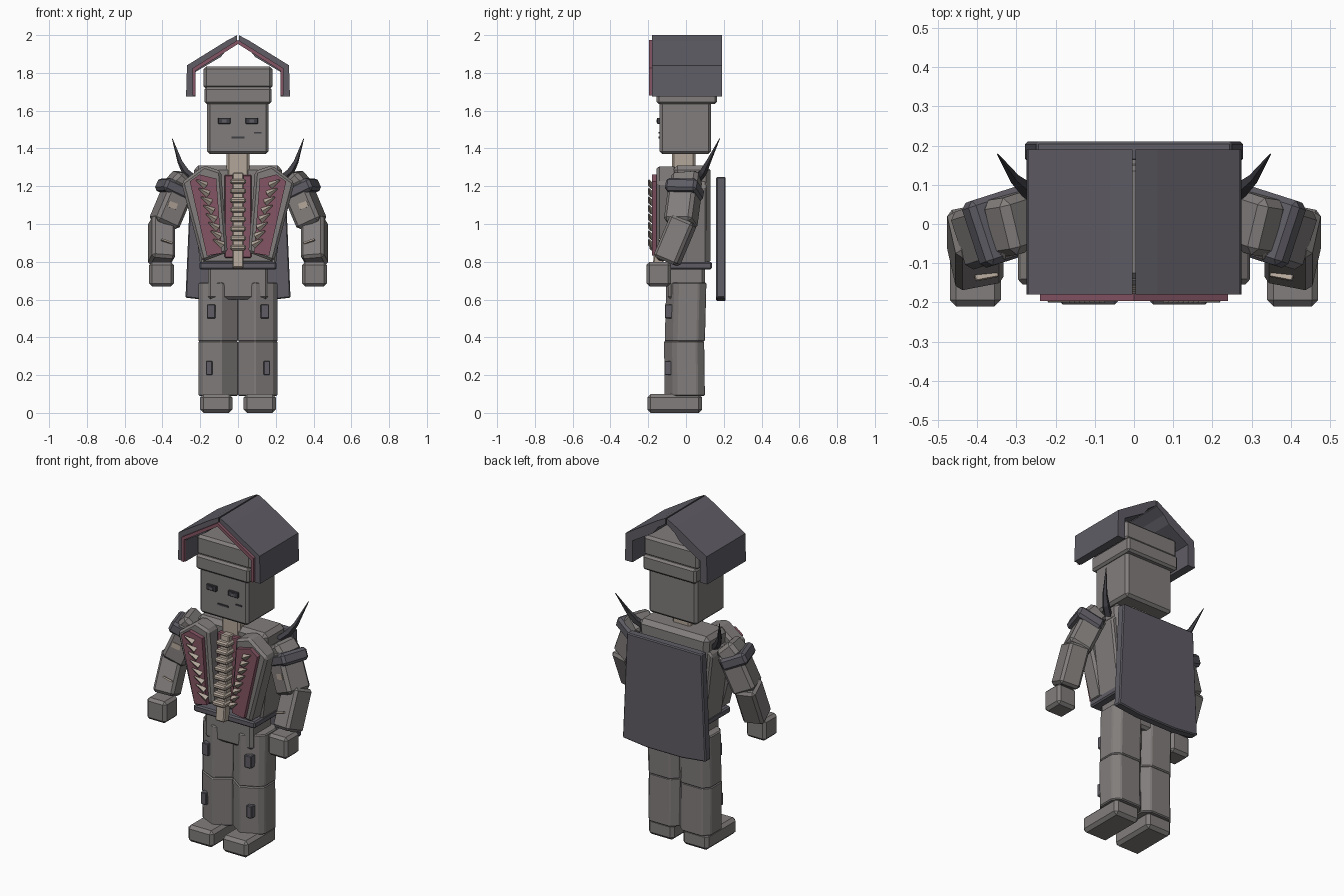
import bpy, bmesh
from mathutils import Vector, Matrix

if "Cube" in bpy.data.objects:
    bpy.data.objects.remove(bpy.data.objects["Cube"], do_unlink=True)


def material(name, rgb):
    m = bpy.data.materials.new(name)
    m.use_nodes = True
    m.diffuse_color = (*rgb, 1)
    m.node_tree.nodes["Principled BSDF"].inputs["Base Color"].default_value = (*rgb, 1)
    return m


GREY = material("warm grey", (0.22, 0.205, 0.2))
SLATE = material("slate", (0.115, 0.11, 0.13))
PINK = material("dull pink", (0.23, 0.09, 0.125))
BONE = material("bone", (0.45, 0.38, 0.32))
DARK = material("charcoal", (0.05, 0.05, 0.06))


def finish(name, bm, mat, bevel=0.0):
    bmesh.ops.recalc_face_normals(bm, faces=bm.faces)
    me = bpy.data.meshes.new(name)
    bm.to_mesh(me)
    bm.free()
    me.materials.append(mat)
    ob = bpy.data.objects.new(name, me)
    bpy.context.collection.objects.link(ob)
    if bevel:
        mod = ob.modifiers.new("bevel", "BEVEL")
        mod.width = bevel
        mod.segments = 1
    return ob


def box(name, x, y, z, mat, bevel=0.0, taper=1.0):
    """Box from (min, max) pairs; taper scales the bottom width."""
    bm = bmesh.new()
    bmesh.ops.create_cube(bm, size=1)
    for v in bm.verts:
        k = taper if v.co.z < 0 else 1
        v.co = Vector((sum(x) / 2 + v.co.x * k * (x[1] - x[0]),
                       sum(y) / 2 + v.co.y * (y[1] - y[0]),
                       sum(z) / 2 + v.co.z * (z[1] - z[0])))
    return finish(name, bm, mat, bevel)


def prism(name, pts, lo, hi, mat, bevel=0.0, axis="Y", side=1, lean=0.0):
    """Extrude a profile along y (points are x, z) or along z (points are x, y)."""
    bm = bmesh.new()
    put = (lambda a, b, c: (a * side, c, b)) if axis == "Y" else (lambda a, b, c: (a * side, b, c))
    face = bm.faces.new([bm.verts.new(put(a, b, lo)) for a, b in pts])
    new = bmesh.ops.extrude_face_region(bm, geom=[face])["geom"]
    shift = Vector(put(0, lean, hi - lo))
    bmesh.ops.translate(bm, verts=[v for v in new if isinstance(v, bmesh.types.BMVert)], vec=shift)
    return finish(name, bm, mat, bevel)


def limb(name, p, q, w, d, mat, bevel=0.02, yaw=0.0):
    """Box whose long axis runs from p to q; yaw turns its back sideways."""
    p, q = Vector(p), Vector(q)
    up = (p - q).normalized()
    back = Vector((yaw, 1, 0))
    back = (back - up * up.dot(back)).normalized()
    rot = Matrix((back.cross(up), back, up)).transposed()
    bm = bmesh.new()
    bmesh.ops.create_cube(bm, size=1)
    for v in bm.verts:
        v.co = (p + q) / 2 + rot @ Vector((v.co.x * w, v.co.y * d, v.co.z * (p - q).length))
    return finish(name, bm, mat, bevel)


def spike(name, path, radii, mat, sides=5):
    """Faceted tapering tube along a path."""
    bm = bmesh.new()
    path = [Vector(p) for p in path]
    rot = (path[-1] - path[0]).to_track_quat("Z", "Y")
    rings = []
    for p, r in zip(path, radii):
        circle = bmesh.ops.create_circle(bm, segments=sides, radius=r,
                                         matrix=Matrix.Translation(p) @ rot.to_matrix().to_4x4())
        rings.append(circle["verts"])
    for a, b in zip(rings, rings[1:]):
        for i in range(sides):
            j = (i + 1) % sides
            bm.faces.new((a[i], a[j], b[j], b[i]))
    bm.faces.new(rings[0])
    bm.faces.new(rings[-1])
    return finish(name, bm, mat)


# Head, face and cap
box("head", (-.163, .162), (-.14, .133), (1.37, 1.66), GREY, .015)
box("cap_band", (-.178, .178), (-.155, .165), (1.635, 1.725), GREY, .012)
box("cap_crown", (-.183, .183), (-.14, .15), (1.715, 1.835), GREY, .015)
for s, n in ((1, "left"), (-1, "right")):
    box(n + "_eye", sorted((s * .04, s * .105)), (-.153, -.135), (1.53, 1.562), DARK, .002)
    box(n + "_pupil", sorted((s * .06, s * .085)), (-.157, -.15), (1.537, 1.553), SLATE)
box("mouth", (-.035, .035), (-.146, -.138), (1.452, 1.462), DARK)
box("cheek_scar", (.085, .125), (-.146, -.138), (1.48, 1.488), DARK)

# Folded hat with lining
hat = [(.004, 2), (.06, 1.97), (.27, 1.84), (.275, 1.675), (.225, 1.675),
       (.225, 1.805), (.09, 1.885), (.055, 1.93), (.004, 1.965)]
lining = [(0, 1.975), (.24, 1.825), (.24, 1.68), (.224, 1.68), (.224, 1.812), (0, 1.953)]
for s, n in ((1, "left"), (-1, "right")):
    prism(n + "_hat_brim", hat, -.18, .19, SLATE, side=s)
    prism(n + "_hat_lining", lining, -.197, -.178, PINK, side=s)

# Torso, belt, neck and spine
box("torso", (-.235, .235), (-.07, .13), (.78, 1.31), GREY, .025, .83)
box("belt", (-.205, .205), (-.135, .137), (.76, .80), SLATE, .008)
box("chest_panel", (-.072, .072), (-.098, -.06), (.82, 1.26), PINK, .006)
box("neck", (-.06, .06), (-.075, .05), (1.2, 1.39), BONE, .012)
limb("spine", (0, -.10, 1.27), (0, -.15, .765), .06, .055, BONE, .006)
for i in range(8):
    z = .875 + i * .05
    y = -.155 + i * .005
    limb("vertebra", (0, y, z + .014), (0, y, z - .014), .085, .075, BONE, .008)

# Coat flaps with lining and teeth
flap = [(.30, 1.22), (.18, 1.31), (.09, 1.28), (.055, .85), (.19, .80)]
inset = [(.255, 1.225), (.205, 1.262), (.115, 1.24), (.085, .845), (.165, .832)]
for s, n in ((1, "left"), (-1, "right")):
    prism(n + "_coat_flap", flap, -.155, -.05, GREY, .014, side=s)
    prism(n + "_coat_lining", inset, -.18, -.15, PINK, side=s)
    prism(n + "_coat_side", [(.215, 1.24), (.25, 1.2), (.2, .78), (.17, .78)],
          -.06, .11, GREY, .01, side=s)
    for i in range(8):
        t = i / 7
        x, z = .185 - .09 * t, 1.215 - .315 * t
        spike(n + "_coat_tooth", [(s * (x - .015), -.182, z - .012), (s * (x + .035), -.196, z + .018)],
              (.02, .004), BONE, 4)

# Cape
prism("cape", [(-.25, 1.25), (.25, 1.25), (.278, .61), (.12, .592), (-.12, .592), (-.278, .61)],
      .16, .21, SLATE, .006)

# Hips
box("hips", (-.16, .16), (-.095, .10), (.6, .78), GREY, .015)

# Limbs on both sides
leg = [(0, -.05), (.09, -.115), (.185, -.07), (.21, -.04),
       (.21, .06), (.175, .1), (.04, .1), (0, .06)]
for s, n in ((1, "left"), (-1, "right")):
    prism(n + "_thigh", leg, .378, .69, GREY, .006, "Z", s, .008)
    prism(n + "_shin", leg, .09, .38, GREY, .006, "Z", s, -.004)
    box(n + "_foot", sorted((s * .03, s * .2)), (-.205, .085), (0, .1), GREY, .018)
    box(n + "_thigh_patch", sorted((s * .12, s * .165)), (-.112, -.07), (.5, .575), SLATE, .004)
    box(n + "_shin_patch", sorted((s * .135, s * .17)), (-.114, -.07), (.2, .275), SLATE, .004)

    def at(x, y, z):
        return (s * x, y, z)

    turn = s * .32
    limb(n + "_shoulder", at(.275, .005, 1.25), at(.34, -.005, 1.18), .12, .15, GREY, .02, turn)
    limb(n + "_upper_arm", at(.30, 0, 1.22), at(.395, -.03, .995), .14, .155, GREY, .018, turn)
    limb(n + "_shoulder_band", at(.325, -.003, 1.215), at(.353, -.013, 1.15), .16, .174, SLATE, .015, turn)
    limb(n + "_forearm", at(.405, -.01, 1.025), at(.405, -.105, .80), .125, .135, GREY, .015, turn * .6)
    limb(n + "_hand", at(.405, -.145, .80), at(.405, -.145, .67), .13, .13, GREY, .016)
    limb(n + "_arm_patch", at(.348, -.073, 1.115), at(.358, -.076, 1.085), .05, .05, BONE, 0, turn)
    limb(n + "_forearm_scar", at(.385, -.104, .90), at(.387, -.108, .892), .06, .075, BONE, 0, turn * .6)

    # Shoulder horns
    spike(n + "_horn", [at(.235, .06, 1.24), at(.275, .09, 1.275), at(.307, .118, 1.33), at(.348, .178, 1.452)],
          (.024, .022, .014, .002), DARK)
